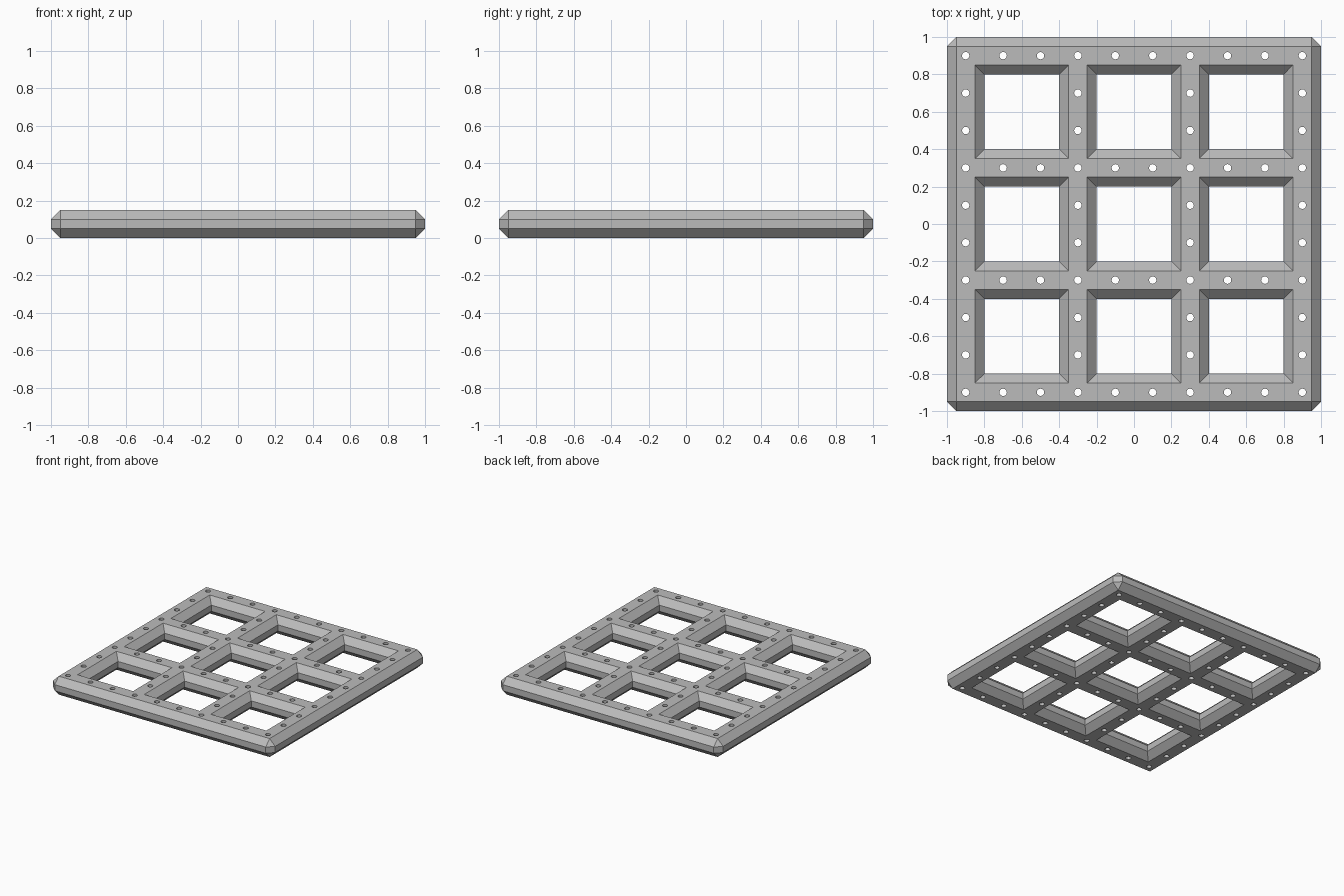
import bpy, bmesh
from math import pi, cos, sin

HEIGHT, CHAMFER = 0.15, 0.05
WINDOW, HOLE_RADIUS, HOLE_SIDES = 0.2, 0.02, 12
OVER = 0.01  # how far the cutters reach past the slab

cube = bpy.data.objects.get("Cube")
if cube:
    bpy.data.objects.remove(cube, do_unlink=True)

grey = bpy.data.materials.new("plain grey")
grey.use_nodes = True
grey.diffuse_color = (0.5, 0.5, 0.5, 1)
grey.node_tree.nodes["Principled BSDF"].inputs["Base Color"].default_value = (0.5, 0.5, 0.5, 1)


def make_object(name, bm):
    bmesh.ops.recalc_face_normals(bm, faces=bm.faces)
    mesh = bpy.data.meshes.new(name)
    bm.to_mesh(mesh)
    bm.free()
    mesh.materials.append(grey)
    obj = bpy.data.objects.new(name, mesh)
    bpy.context.collection.objects.link(obj)
    return obj


def add_prism(bm, x, y, sides, profile, turn=0.0):
    """Stack regular polygons of (radius, z) into one closed solid."""
    rings = []
    for radius, z in profile:
        angles = [turn + 2 * pi * i / sides for i in range(sides)]
        rings.append([bm.verts.new((x + radius * cos(a), y + radius * sin(a), z)) for a in angles])
    for low, high in zip(rings, rings[1:]):
        for i in range(sides):
            j = (i + 1) % sides
            bm.faces.new((low[i], low[j], high[j], high[i]))
    bm.faces.new(rings[0][::-1])
    bm.faces.new(rings[-1])


# Slab with every edge chamfered
bm = bmesh.new()
bmesh.ops.create_cube(bm, size=1)
bmesh.ops.scale(bm, vec=(2, 2, HEIGHT), verts=bm.verts)
bmesh.ops.translate(bm, vec=(0, 0, HEIGHT / 2), verts=bm.verts)
bmesh.ops.bevel(bm, geom=bm.edges[:], offset=CHAMFER, segments=1,
                affect='EDGES', profile=0.5)
frame = make_object("lattice_frame", bm)

# Nine square windows, flared at the top and bottom
bm = bmesh.new()
flare = WINDOW + CHAMFER + OVER
window_profile = [(flare, -OVER), (WINDOW, CHAMFER),
                  (WINDOW, HEIGHT - CHAMFER), (flare, HEIGHT + OVER)]
window_profile = [(half * 2 ** 0.5, z) for half, z in window_profile]
for x in (-0.6, 0, 0.6):
    for y in (-0.6, 0, 0.6):
        add_prism(bm, x, y, 4, window_profile, turn=pi / 4)
window_cutter = make_object("window_cutter", bm)

# Bolt holes along every beam, on an even spacing
bm = bmesh.new()
steps = range(-9, 10, 2)
beams = (-9, -3, 3, 9)
for i in steps:
    for j in steps:
        if i in beams or j in beams:
            add_prism(bm, i / 10, j / 10, HOLE_SIDES,
                      [(HOLE_RADIUS, -OVER), (HOLE_RADIUS, HEIGHT + OVER)])
hole_cutter = make_object("hole_cutter", bm)

# Cut the windows and holes through the slab
for cutter in (window_cutter, hole_cutter):
    cut = frame.modifiers.new(cutter.name, 'BOOLEAN')
    cut.operation = 'DIFFERENCE'
    cut.solver = 'EXACT'
    cut.object = cutter
    cutter.hide_render = True
    cutter.hide_viewport = True
